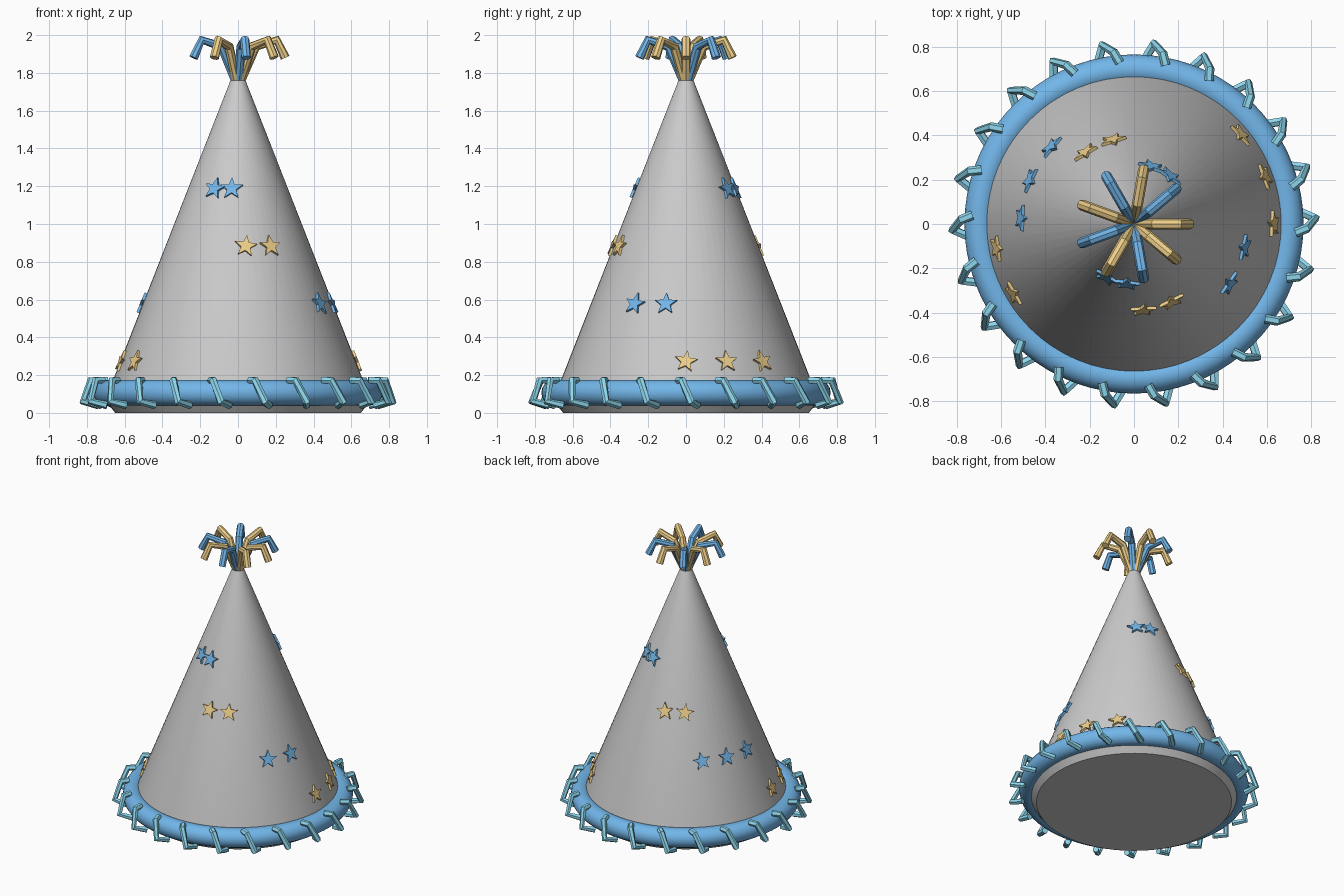
import bpy, bmesh
from math import sin, cos, pi, radians, atan
from mathutils import Vector, Matrix

if "Cube" in bpy.data.objects:
    bpy.data.objects.remove(bpy.data.objects["Cube"])


def material(name, rgb):
    m = bpy.data.materials.new(name)
    m.diffuse_color = (*rgb, 1)
    m.use_nodes = True
    m.node_tree.nodes["Principled BSDF"].inputs["Base Color"].default_value = m.diffuse_color
    return m


BLUE = material("blue", (0.17, 0.47, 0.82))
GOLD = material("gold", (0.85, 0.62, 0.25))
CYAN = material("cyan", (0.27, 0.68, 0.85))


def smooth(obj, angle=35):
    bpy.ops.object.select_all(action='DESELECT')
    obj.select_set(True)
    bpy.context.view_layer.objects.active = obj
    bpy.ops.object.shade_smooth_by_angle(angle=radians(angle))


def from_bmesh(name, bm, mat=None):
    bmesh.ops.recalc_face_normals(bm, faces=bm.faces[:])
    me = bpy.data.meshes.new(name)
    bm.to_mesh(me)
    bm.free()
    obj = bpy.data.objects.new(name, me)
    bpy.context.collection.objects.link(obj)
    if mat:
        me.materials.append(mat)
    return obj


def tube(name, paths, radius, mat, resolution=1):
    """Round capped tubes along straight-segment paths, as one mesh."""
    cu = bpy.data.curves.new(name, 'CURVE')
    cu.dimensions = '3D'
    cu.bevel_depth = radius
    cu.bevel_resolution = resolution
    cu.use_fill_caps = True
    for path in paths:
        sp = cu.splines.new('POLY')
        sp.points.add(len(path) - 1)
        for p, co in zip(sp.points, path):
            p.co = (*co, 1)
    cu.materials.append(mat)
    obj = bpy.data.objects.new(name, cu)
    bpy.context.collection.objects.link(obj)
    bpy.ops.object.select_all(action='DESELECT')
    obj.select_set(True)
    bpy.context.view_layer.objects.active = obj
    bpy.ops.object.convert(target='MESH')
    smooth(bpy.context.object)


def polar(a, r, t, z):
    """Point at angle a, radius r, shifted t along the tangent."""
    return (r * cos(a) - t * sin(a), r * sin(a) + t * cos(a), z)


# Cone body, turned from a profile
SLOPE = 0.392
TOP_R, TOP_Z = 0.04, 1.76


def cone_radius(z):
    return TOP_R + SLOPE * (TOP_Z - z)


bm = bmesh.new()
profile = [(0.65, 0), (0.69, 0.05), (cone_radius(0.12), 0.12), (TOP_R, TOP_Z)]
N = 64
rings = [[bm.verts.new(polar(2 * pi * i / N, r, 0, z)) for i in range(N)]
         for r, z in profile]
for lo, hi in zip(rings, rings[1:]):
    for i in range(N):
        j = (i + 1) % N
        bm.faces.new((lo[i], lo[j], hi[j], hi[i]))
bm.faces.new(rings[0])
bm.faces.new(rings[-1])
smooth(from_bmesh("cone_body", bm))

# Padded brim ring
bpy.ops.mesh.primitive_torus_add(location=(0, 0, 0.107), major_radius=0.698,
                                 minor_radius=0.068, major_segments=72,
                                 minor_segments=16)
brim = bpy.context.object
brim.name = "brim_ring"
brim.data.materials.append(BLUE)
smooth(brim)

# Bent trim loops around the brim
trim = [(0.73, -0.04, 0.172), (0.78, -0.02, 0.172),
        (0.82, 0.025, 0.06), (0.74, 0.06, 0.04)]
tube("brim_trim", [[polar(2 * pi * k / 22, *p) for p in trim] for k in range(22)],
     0.021, CYAN)

# Drooping tassel strands, alternating gold and blue
strand = [(0.01, 0, 1.75), (0.095, 0, 1.94), (0.205, 0, 1.974), (0.25, 0, 1.88)]
for name, mat, first in (("gold_tassel", GOLD, 0), ("blue_tassel", BLUE, 1)):
    tube(name, [[polar(2 * pi * k / 9, *p) for p in strand]
                for k in range(first, 9, 2)], 0.025, mat, 2)


# Stars lying on the cone slope
def stars(name, z, angles, mat, size=0.062):
    bm = bmesh.new()
    lean = atan(SLOPE)
    for k, deg in enumerate(angles):
        a = radians(deg)
        side = Vector((-sin(a), cos(a), 0))
        out = Vector((cos(a) * cos(lean), sin(a) * cos(lean), sin(lean)))
        up = out.cross(side)
        centre = Vector(polar(a, cone_radius(z), 0, z))
        layers = []
        for depth in (0.0, 0.014):
            ring = []
            for i in range(10):
                b = pi / 2 + i * pi / 5 + radians(8 * (k % 3 - 1))
                r = size if i % 2 == 0 else size * 0.42
                ring.append(bm.verts.new(centre + out * depth
                                         + side * r * cos(b) + up * r * sin(b)))
            layers.append(ring)
        bm.faces.new(layers[0][::-1])
        bm.faces.new(layers[1])
        for i in range(10):
            j = (i + 1) % 10
            bm.faces.new((layers[0][i], layers[0][j], layers[1][j], layers[1][i]))
    from_bmesh(name, bm, mat)


stars("stars_row_1", 0.27, (0, 20, 40, 190, 210), GOLD)
stars("stars_row_2", 0.575, (-32, -12, 137, 157, 177), BLUE)
stars("stars_row_3", 0.88, (-84, -64, 104, 124), GOLD)
stars("stars_row_4", 1.185, (-117, -97, 53, 73), BLUE)
